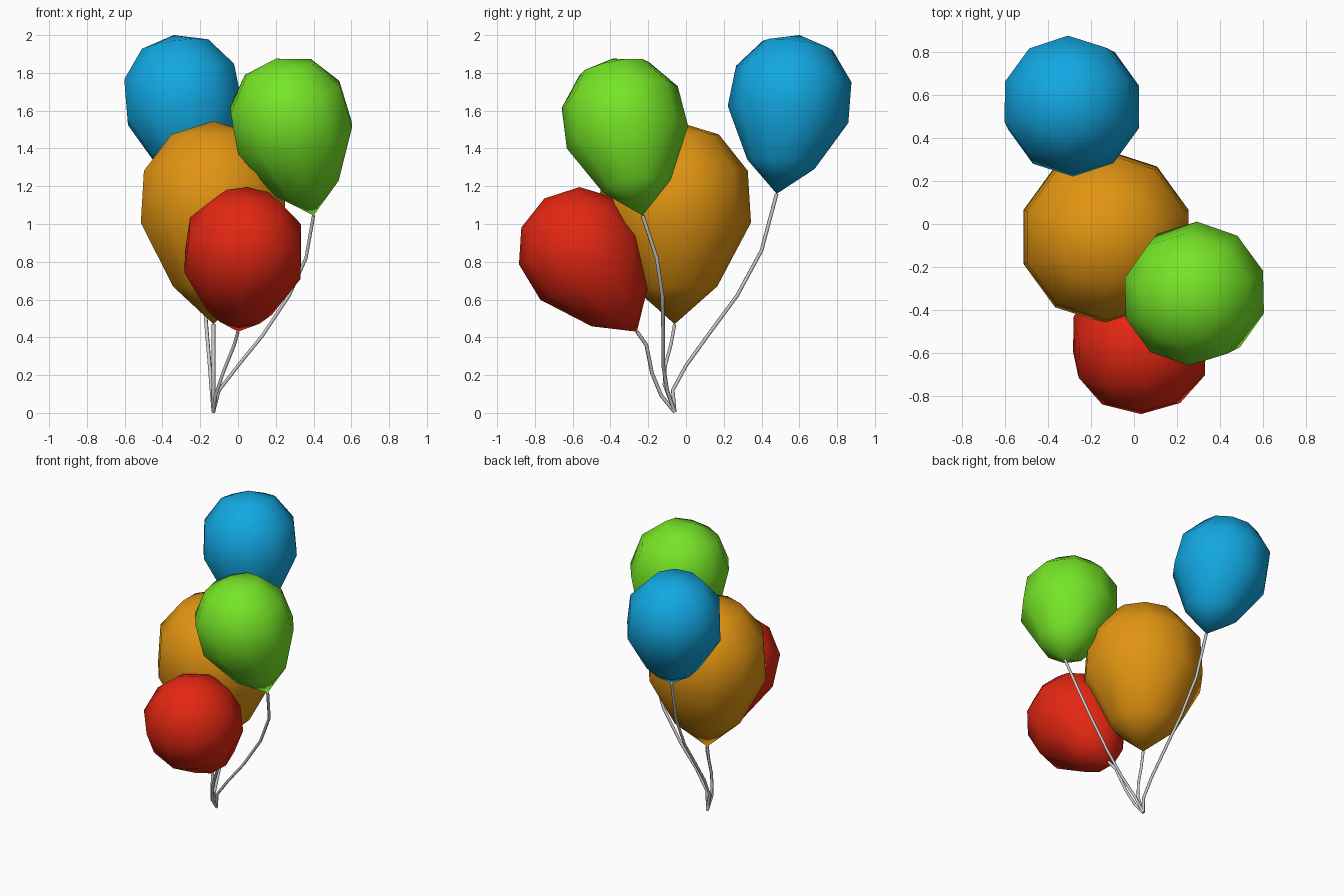
import bpy, bmesh, math
from mathutils import Vector, Matrix

cube = bpy.data.objects.get("Cube")
if cube:
    bpy.data.objects.remove(cube, do_unlink=True)


def material(name, rgb):
    m = bpy.data.materials.new(name)
    m.use_nodes = True
    m.diffuse_color = (*rgb, 1)
    m.node_tree.nodes["Principled BSDF"].inputs["Base Color"].default_value = (*rgb, 1)
    return m


def add_object(name, data, mat):
    data.materials.append(mat)
    ob = bpy.data.objects.new(name, data)
    bpy.context.collection.objects.link(ob)
    return ob


# Teardrop profile as (radius, height), both relative to balloon length
PROFILE = [(0, 0), (.21, .186), (.376, .50), (.36, .755), (.218, .934), (0, 1)]
SIDES = 10


def balloon(name, tip, crown, mat):
    tip, crown = Vector(tip), Vector(crown)
    axis = crown - tip
    bm = bmesh.new()
    verts = [bm.verts.new((0, r, h)) for r, h in PROFILE]
    edges = [bm.edges.new(pair) for pair in zip(verts, verts[1:])]
    bmesh.ops.spin(bm, geom=verts + edges, cent=(0, 0, 0), axis=(0, 0, 1),
                   angle=math.tau, steps=SIDES, use_duplicate=False)
    bmesh.ops.remove_doubles(bm, verts=bm.verts, dist=.001)
    bmesh.ops.recalc_face_normals(bm, faces=bm.faces)
    turn = Vector((0, 0, 1)).rotation_difference(axis).to_matrix().to_4x4()
    bm.transform(Matrix.Translation(tip) @ turn @ Matrix.Scale(axis.length, 4))
    mesh = bpy.data.meshes.new(name)
    bm.to_mesh(mesh)
    bm.free()
    mesh.shade_smooth()
    add_object(name, mesh, mat)


def string(name, points, mat):
    curve = bpy.data.curves.new(name, "CURVE")
    curve.dimensions = "3D"
    curve.bevel_depth = .01
    curve.bevel_resolution = 1
    curve.use_fill_caps = True
    spline = curve.splines.new("POLY")
    spline.points.add(len(points) - 1)
    for p, co in zip(spline.points, points):
        p.co = (*co, 1)
    add_object(name, curve, mat)


blue = material("sky blue", (.006, .39, .76))
green = material("lime green", (.18, .78, .02))
orange = material("amber orange", (.76, .30, .006))
red = material("bright red", (.77, .02, .006))
grey = material("string grey", (.60, .60, .60))

KNOT = (-.13, -.06, .005)

# Balloons with their strings; each path runs from balloon tip down to the knot
parts = [
    ("blue", blue, (-.34, .60, 2.0),
     [(-.22, .48, 1.16), (-.20, .40, .86), (-.18, .27, .62), (-.165, .13, .43),
      (-.15, 0, .25), (-.14, -.07, .12)]),
    ("green", green, (.20, -.39, 1.875),
     [(.40, -.23, 1.045), (.36, -.155, .82), (.27, -.125, .62), (.13, -.12, .41),
      (0, -.12, .25), (-.10, -.10, .12)]),
    ("orange", orange, (-.13, -.06, 1.545),
     [(-.13, -.06, .47), (-.13, -.08, .36), (-.13, -.11, .25), (-.13, -.115, .15)]),
    ("red", red, (.05, -.75, 1.135),
     [(0, -.26, .43), (-.02, -.21, .36), (-.08, -.18, .21), (-.12, -.13, .09)]),
]
for label, mat, crown, path in parts:
    balloon(label + "_balloon", path[0], crown, mat)
    string(label + "_string", path + [KNOT], grey)
